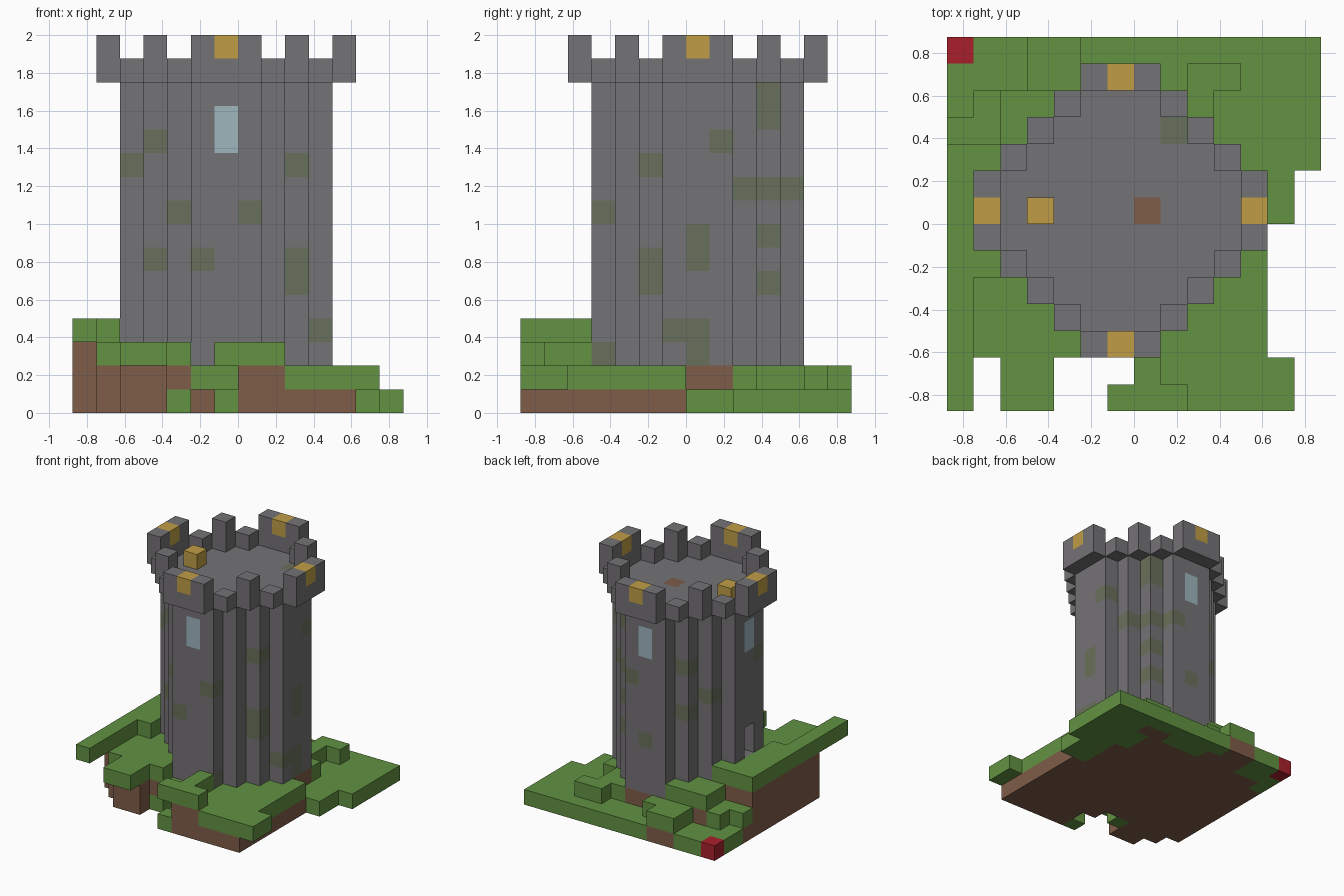
import bpy
import bmesh
from mathutils import Vector

CELL = 0.125
HALF = 7            # grid is 14 cells wide
CX, CY = 6, 7       # tower axis cell
FLOOR = 14          # roof floor level

old = bpy.data.objects.get("Cube")
if old:
    bpy.data.objects.remove(old, do_unlink=True)


def linear(c):
    c /= 255
    return c / 12.92 if c <= 0.04045 else ((c + 0.055) / 1.055) ** 2.4


def make_material(name, rgb):
    mat = bpy.data.materials.new(name)
    colour = [linear(c) for c in rgb] + [1]
    mat.use_nodes = True
    mat.diffuse_color = colour
    bsdf = mat.node_tree.nodes["Principled BSDF"]
    bsdf.inputs["Base Color"].default_value = colour
    bsdf.inputs["Roughness"].default_value = 0.9
    return mat


materials = {
    "stone": make_material("stone_grey", (116, 114, 117)),
    "moss": make_material("mossy_stone", (105, 112, 91)),
    "grass": make_material("grass_green", (98, 146, 66)),
    "earth": make_material("earth_brown", (126, 93, 72)),
    "gold": make_material("gold", (192, 158, 70)),
    "glass": make_material("pale_blue_glass", (158, 182, 190)),
    "red": make_material("red", (168, 32, 44)),
}
names = list(materials)
cells = {}          # (i, j, k) -> (part, colour)


def put(part, colour, i, j, k):
    cells[i, j, k] = (part, colour)


def in_tower(i, j):
    dx, dy = abs(i - CX), abs(j - CY)
    return max(dx, dy) <= 4 and dx + dy <= 5


# Ground: a height for each column, laid down as overlapping rectangles
height = {}


def ground(h, i0, i1, j0, j1):
    for i in range(i0, i1 + 1):
        for j in range(j0, j1 + 1):
            height[i, j] = h


ground(2, 0, 11, 2, 6)        # front plateau
ground(1, 0, 12, 7, 8)        # low back lawn
ground(1, 0, 13, 9, 13)
ground(2, 8, 12, 0, 1)        # front right ledge
ground(3, 7, 8, 0, 0)         # front bank
ground(3, 7, 7, 1, 2)
ground(3, 2, 3, 0, 1)         # front left bank
ground(3, 1, 4, 2, 4)
ground(3, 1, 2, 5, 6)
ground(4, 0, 0, 0, 9)         # tall left ridge
ground(4, 1, 1, 5, 9)
ground(4, 2, 2, 9, 9)
ground(2, 9, 10, 12, 12)      # back steps
ground(2, 8, 9, 10, 11)
ground(2, 10, 10, 9, 9)
ground(2, 3, 4, 12, 13)
ground(2, 5, 5, 12, 12)
ground(3, 2, 4, 10, 11)
ground(2, 1, 1, 10, 11)
ground(2, 0, 0, 10, 10)
for i in range(9, 13):
    height[i, 0] = 2

for (i, j), h in height.items():
    if in_tower(i, j):
        h = 2
    for k in range(h):
        top = k == h - 1 and not in_tower(i, j)
        put("ground", "grass" if top else "earth", i, j, k)

# Undercut edges of the ground
for i, j in [(0, 0), (0, 1), (0, 2), (2, 0), (3, 0), (12, 0), (12, 1)]:
    for k in range(height[i, j] - 1):
        del cells[i, j, k]
del cells[5, 2, 0]
put("ground", "grass", 4, 2, 0)
put("ground", "grass", 6, 0, 0)
put("ground", "grass", 6, 0, 2)
put("corner_marker", "red", 0, 13, 0)

# Tower shaft and roof edge
for i in range(14):
    for j in range(14):
        dx, dy = abs(i - CX), abs(j - CY)
        if in_tower(i, j):
            for k in range(2, FLOOR):
                put("tower_shaft", "stone", i, j, k)
        elif max(dx, dy) <= 5 and dx + dy <= 6:
            put("battlements", "stone", i, j, FLOOR)
            if dx not in (2, 4):
                tip = "gold" if 0 in (dx, dy) else "stone"
                put("battlements", tip, i, j, FLOOR + 1)

# Mossy blocks: column, then the levels it has moss on
moss = {
    (3, 5): (6, 11), (2, 6): (10,), (9, 5): (5, 6, 10), (4, 4): (8,),
    (7, 3): (2, 8), (5, 3): (6,), (10, 6): (3,), (8, 10): (5, 7, 9, 12, 13),
    (10, 8): (11,), (9, 9): (9,), (7, 11): (9,), (10, 7): (2, 3, 6, 7),
    (6, 11): (5,), (4, 10): (7, 10), (3, 9): (8,),
}
for (i, j), levels in moss.items():
    for k in levels:
        put("tower_shaft", "moss", i, j, k)

# Windows on the front, back and right faces, doorway on the right
for i, j in [(CX, CY - 4), (CX, CY + 4), (CX - 4, CY)]:
    for k in (11, 12):
        put("tower_shaft", "glass", i, j, k)
for k in (4, 5):
    del cells[CX - 4, CY, k]

# Roof details
put("tower_shaft", "earth", 7, 7, FLOOR - 1)
put("roof_box", "gold", 3, 7, FLOOR)

# Turn each part's exposed cell sides into one mesh
AXES = [Vector(v) for v in ((1, 0, 0), (0, 1, 0), (0, 0, 1))]


def build_part(part):
    bm = bmesh.new()
    points = {}

    def vert(p):
        key = tuple(round(c) for c in p)
        if key not in points:
            x, y, z = key
            points[key] = bm.verts.new(
                ((x - HALF) * CELL, (y - HALF) * CELL, z * CELL))
        return points[key]

    for cell, (owner, colour) in cells.items():
        if owner != part:
            continue
        base = Vector(cell)
        for a in range(3):
            n, u, v = AXES[a], AXES[(a + 1) % 3], AXES[(a + 2) % 3]
            for side in (1, -1):
                if tuple(int(c) for c in base + n * side) in cells:
                    continue
                o = base + n if side > 0 else base
                loop = [o, o + u, o + u + v, o + v][::side]
                face = bm.faces.new([vert(p) for p in loop])
                face.material_index = names.index(colour)
    mesh = bpy.data.meshes.new(part)
    bm.to_mesh(mesh)
    bm.free()
    for mat in materials.values():
        mesh.materials.append(mat)
    bpy.context.collection.objects.link(bpy.data.objects.new(part, mesh))


for part in sorted({owner for owner, _ in cells.values()}):
    build_part(part)
